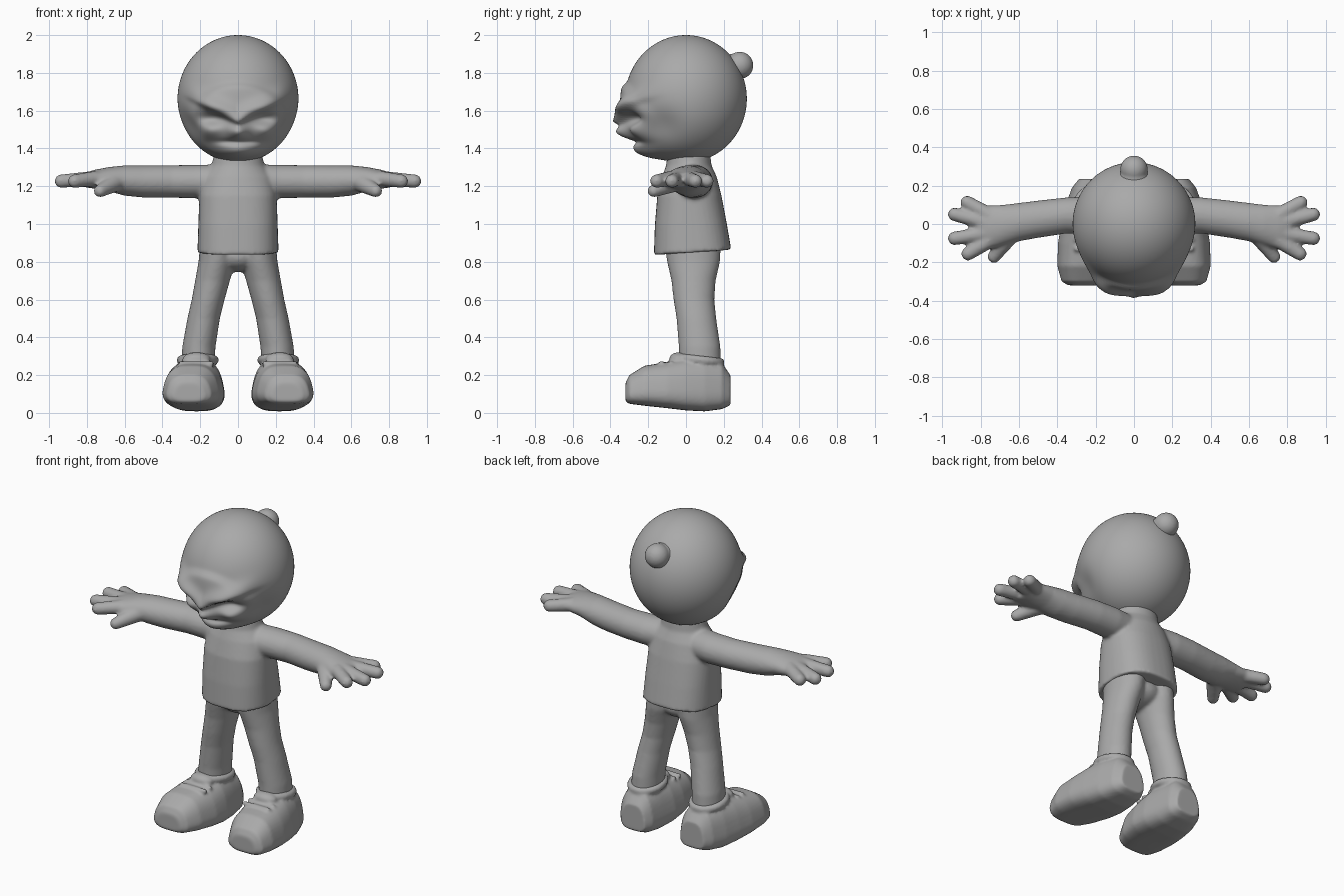
import bpy, bmesh
from math import sin, cos, pi, exp
from mathutils import Matrix, Vector

if "Cube" in bpy.data.objects:
    bpy.data.objects.remove(bpy.data.objects["Cube"])

grey = bpy.data.materials.new("clay_grey")
grey.use_nodes = True
grey.diffuse_color = (0.4, 0.4, 0.4, 1)
grey.node_tree.nodes["Principled BSDF"].inputs["Base Color"].default_value = (0.4, 0.4, 0.4, 1)


def finish(bm, name, voxel=0, smooth=0):
    """Turn a bmesh into a smooth object; voxel fuses overlapping volumes."""
    bmesh.ops.recalc_face_normals(bm, faces=bm.faces[:])
    for f in bm.faces:
        f.smooth = True
    mesh = bpy.data.meshes.new(name)
    bm.to_mesh(mesh)
    bm.free()
    mesh.materials.append(grey)
    ob = bpy.data.objects.new(name, mesh)
    bpy.context.collection.objects.link(ob)
    if voxel:
        fuse = ob.modifiers.new("fuse", 'REMESH')
        fuse.mode = 'VOXEL'
        fuse.voxel_size = voxel
        fuse.use_smooth_shade = True
        soften = ob.modifiers.new("soften", 'SMOOTH')
        soften.factor = 0.5
        soften.iterations = smooth
    return ob


def blob(bm, centre, size):
    m = Matrix.Translation(centre) @ Matrix.Diagonal((*size, 1))
    return bmesh.ops.create_uvsphere(bm, u_segments=24, v_segments=16, radius=1, matrix=m)


def finger(bm, a, b, ra, rb, steps=10):
    a, b = Vector(a), Vector(b)
    for i in range(steps + 1):
        t = i / steps
        r = ra + (rb - ra) * t
        blob(bm, a.lerp(b, t), (r, r, r))


def loft(bm, rings):
    loops = [[bm.verts.new(p) for p in ring] for ring in rings]
    n = len(loops[0])
    for a, b in zip(loops, loops[1:]):
        for i in range(n):
            bm.faces.new((a[i], a[(i + 1) % n], b[(i + 1) % n], b[i]))
    bm.faces.new(loops[0])
    bm.faces.new(loops[-1])


def power(v, e):
    return abs(v) ** e * (1 if v > 0 else -1)


ANGLES = [2 * pi * i / 40 for i in range(40)]


def ring_z(z, cx, cy, rx, ry, tilt=0, e=1):
    return [(cx + rx * power(cos(a), e), cy + ry * power(sin(a), e),
             z + tilt * ry * sin(a)) for a in ANGLES]


def ring_x(x, cy, cz, ry, rz):
    return [(x, cy + ry * cos(a), cz + rz * sin(a)) for a in ANGLES]


# Torso, neck, arms and hands, fused into one soft form
bm = bmesh.new()
loft(bm, [ring_z(0.85, 0, 0.035, 0.215, 0.205, 0.07, 0.8),
          ring_z(1.0, 0, 0.025, 0.21, 0.19, 0.04, 0.8),
          ring_z(1.15, 0, 0.018, 0.205, 0.17, 0, 0.85),
          ring_z(1.25, 0, 0.018, 0.19, 0.145),
          ring_z(1.31, 0, 0.015, 0.14, 0.12),
          ring_z(1.4, 0, 0.015, 0.12, 0.11)])
for s in (1, -1):
    loft(bm, [ring_x(s * x, *r) for x, *r in (
        (0.1, 0.03, 1.225, 0.1, 0.09), (0.22, 0.045, 1.225, 0.098, 0.088),
        (0.35, 0.045, 1.225, 0.094, 0.086), (0.5, 0.025, 1.225, 0.097, 0.085),
        (0.6, 0.01, 1.23, 0.1, 0.08), (0.68, -0.005, 1.237, 0.105, 0.065),
        (0.76, -0.018, 1.237, 0.115, 0.05), (0.82, -0.02, 1.232, 0.1, 0.036))])
    for base, tip in (((0.76, 0.05), (0.87, 0.112)), ((0.78, 0.01), (0.935, 0.05)),
                      ((0.78, -0.05), (0.935, -0.075)), ((0.76, -0.09), (0.865, -0.155))):
        finger(bm, (s * base[0], base[1], 1.24), (s * tip[0], tip[1], 1.227), 0.04, 0.036)
    finger(bm, (s * 0.65, -0.06, 1.22), (s * 0.73, -0.17, 1.175), 0.05, 0.034)
finish(bm, "torso_with_arms", 0.01, 5)

# Trousers: two slanted legs meeting at the hips
bm = bmesh.new()
for s in (1, -1):
    loft(bm, [ring_z(z, s * cx, *r) for z, cx, *r in (
        (0.25, 0.213, 0.075, 0.088, 0.11), (0.35, 0.207, 0.072, 0.088, 0.11),
        (0.5, 0.182, 0.055, 0.086, 0.105), (0.6, 0.158, 0.042, 0.087, 0.108),
        (0.7, 0.135, 0.04, 0.092, 0.117), (0.8, 0.112, 0.04, 0.097, 0.14),
        (0.9, 0.1, 0.035, 0.1, 0.15))])
blob(bm, (0, 0.035, 0.83), (0.13, 0.13, 0.085))
finish(bm, "trousers", 0.01, 6)


# Shoes: bulbous toe, flat sole, padded collar and tongue
def shoe_ring(y, cx, w, low, high):
    ring = []
    for a in ANGLES:
        h = 0.5 + 0.5 * power(sin(a), 0.75)
        ring.append((cx + w * power(cos(a), 0.6) * (1.03 - 0.32 * h), y, low + (high - low) * h))
    return ring


for side, s in (("left", 1), ("right", -1)):
    bm = bmesh.new()
    loft(bm, [shoe_ring(y, s * cx, *r) for y, cx, *r in (
        (-0.32, 0.26, 0.09, 0.06, 0.16), (-0.3, 0.26, 0.13, 0.048, 0.2),
        (-0.22, 0.25, 0.165, 0.038, 0.25), (-0.1, 0.235, 0.178, 0.025, 0.268),
        (0, 0.225, 0.17, 0.013, 0.285), (0.1, 0.22, 0.15, 0.008, 0.285),
        (0.19, 0.21, 0.125, 0.02, 0.265), (0.235, 0.205, 0.09, 0.04, 0.2))])
    for a in ANGLES:
        blob(bm, (s * 0.213 + 0.088 * cos(a), 0.075 + 0.105 * sin(a), 0.28 - 0.012 * sin(a)),
             (0.024, 0.024, 0.024))
    blob(bm, (s * 0.22, -0.04, 0.283), (0.075, 0.05, 0.038))
    for y in (-0.08, -0.13):
        finger(bm, (s * 0.22 - 0.08, y, 0.262), (s * 0.22 + 0.08, y, 0.262), 0.014, 0.014)
    finish(bm, side + "_shoe", 0.009, 4)


# Head: a ball whose front is pushed into a scowling masked face
def bump(x, z, cx, cz, sx, sz, amount):
    return amount * exp(-((x - cx) / sx) ** 2 - ((z - cz) / sz) ** 2)


def face_push(x, z):
    x = abs(x)
    above = z - (1.545 + 0.5 * x)
    brow = 0.055 * exp(-(above / (0.06 if above > 0 else 0.018)) ** 2 - (x / 0.25) ** 6)
    rim = (x / 0.262) ** 2 + ((z - 1.54) / 0.2) ** 2
    mask = 0.025 / (1 + exp((rim - 1) * 14))
    return (brow + mask
            + bump(x, z, 0.13, 1.56, 0.075, 0.035, -0.055)
            + bump(x, z, 0, 1.485, 0.05, 0.04, 0.07)
            + bump(x, z, 0.16, 1.49, 0.06, 0.04, 0.03)
            + bump(x, z, 0, 1.435, 0.11, 0.015, -0.025)
            + bump(x, z, 0, 1.375, 0.13, 0.05, 0.065))


bm = bmesh.new()
bmesh.ops.create_uvsphere(bm, u_segments=128, v_segments=96, radius=1,
                          matrix=Matrix.Translation((0, 0, 1.663)) @ Matrix.Diagonal((0.32, 0.322, 0.337, 1)))
for v in bm.verts:
    x, y, z = v.co
    if y < 0:
        v.co.y -= face_push(x, z) * min(1, -y / 0.12)
    # Hollow cheek under the hood's side arch
    hollow = 0.03 * exp(-((y + 0.13) / 0.09) ** 2 - ((z - 1.5) / 0.09) ** 2)
    v.co.x *= 1 - hollow / 0.3
finish(bm, "head")

# Bobble on the back of the head
bm = bmesh.new()
blob(bm, (0, 0.285, 1.84), (0.072, 0.072, 0.072))
blob(bm, (0, 0.235, 1.815), (0.085, 0.06, 0.085))
finish(bm, "head_bobble", 0.008, 4)
